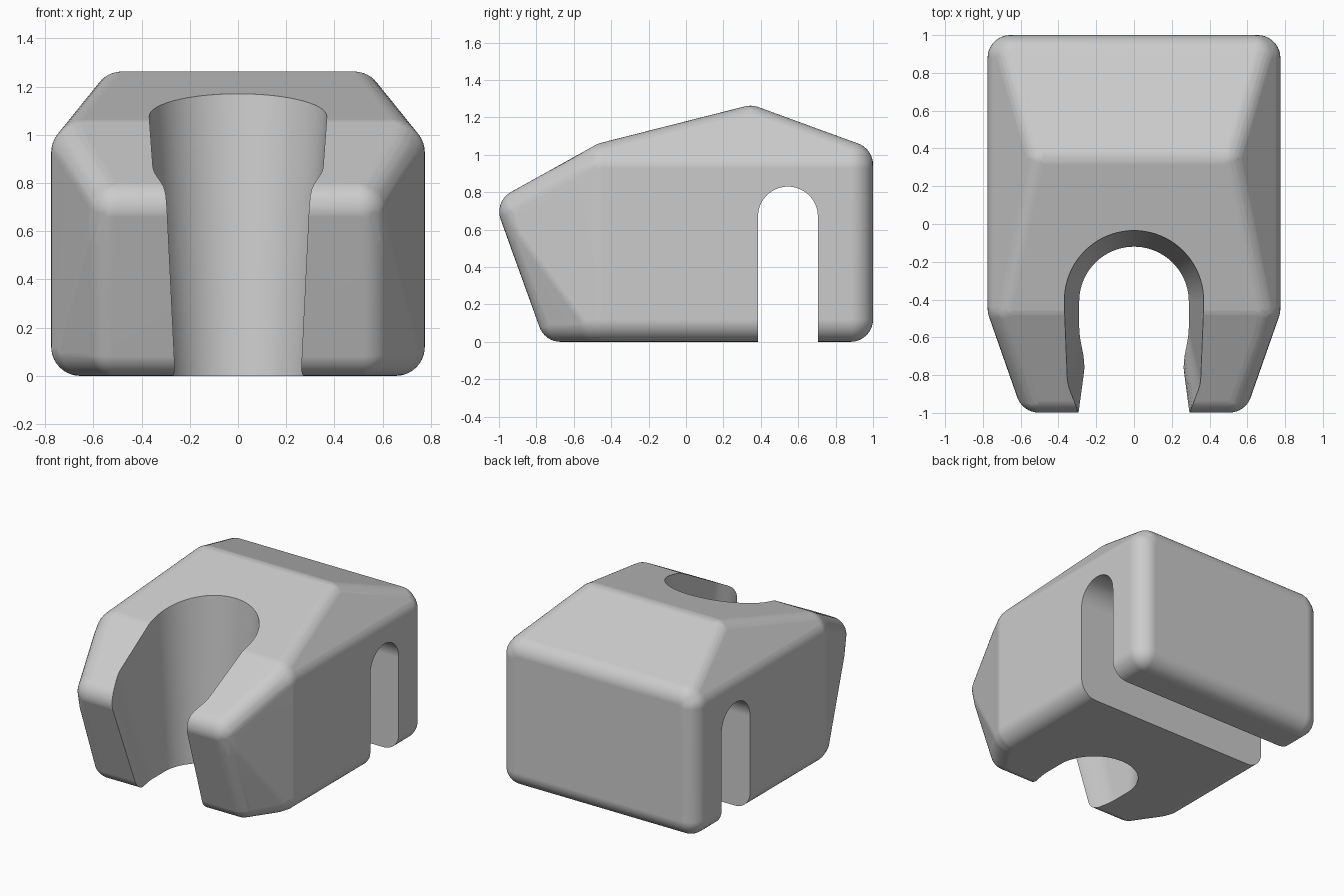
import bpy
import bmesh
from itertools import combinations
from math import sin, cos, pi, radians
from mathutils import Matrix, Vector

if "Cube" in bpy.data.objects:
    bpy.data.objects.remove(bpy.data.objects["Cube"], do_unlink=True)

RADIUS = 0.12      # edge rounding
SIDE = 0.775       # half width
EAVE = 0.97        # height where the side chamfers begin


def hull(points, weld, flat):
    """Convex hull of a point cloud with its flat areas merged."""
    bm = bmesh.new()
    for p in points:
        bm.verts.new(p)
    bmesh.ops.remove_doubles(bm, verts=bm.verts[:], dist=weld)
    bmesh.ops.convex_hull(bm, input=bm.verts[:])
    loose = [v for v in bm.verts if not v.link_faces]
    bmesh.ops.delete(bm, geom=loose, context='VERTS')
    bmesh.ops.dissolve_limit(bm, angle_limit=radians(flat),
                             verts=bm.verts[:], edges=bm.edges[:])
    bmesh.ops.recalc_face_normals(bm, faces=bm.faces[:])
    bm.normal_update()
    return bm


def make_object(name, bm):
    mesh = bpy.data.meshes.new(name)
    bm.to_mesh(mesh)
    bm.free()
    obj = bpy.data.objects.new(name, mesh)
    bpy.context.scene.collection.objects.link(obj)
    return obj


def loft(name, ring_a, ring_b):
    """Closed solid between two matching outlines."""
    bm = bmesh.new()
    a = [bm.verts.new(p) for p in ring_a]
    b = [bm.verts.new(p) for p in ring_b]
    n = len(a)
    bm.faces.new(a)
    bm.faces.new(b)
    for i in range(n):
        j = (i + 1) % n
        bm.faces.new((a[i], a[j], b[j], b[i]))
    bmesh.ops.recalc_face_normals(bm, faces=bm.faces[:])
    obj = make_object(name, bm)
    obj.hide_render = True
    return obj


# Sharp corners of the body, mirrored left and right
corners = [(0.58, -0.755, 0), (0.58, -1.026, 0.751),
           (SIDE, -0.47, 0), (SIDE, -0.47, EAVE),
           (SIDE, 1, 0), (SIDE, 1, EAVE)]
for y, z in ((-0.47, 1.06), (0.351, 1.268), (1, 1.031)):
    corners.append((SIDE - (z - EAVE) / 1.24, y, z))
corners += [(-x, y, z) for x, y, z in corners]

# Faces moved inward, so that a ball at each inner corner rounds the edges
sharp = hull([Vector(c) for c in corners], 0.0001, 0.6)
planes = [(f.normal.copy(), f.normal.dot(f.verts[0].co) - RADIUS) for f in sharp.faces]
sharp.free()

SEGMENTS = 40
ball = [Vector((sin(t) * cos(u), sin(t) * sin(u), cos(t))) * RADIUS
        for t in (pi * i / 20 for i in range(21))
        for u in (2 * pi * k / SEGMENTS for k in range(SEGMENTS))]
cloud = []
for trio in combinations(planes, 3):
    m = Matrix([n for n, d in trio])
    if abs(m.determinant()) < 0.001:
        continue
    centre = m.inverted() @ Vector([d for n, d in trio])
    if all(n.dot(centre) < d + 0.0005 for n, d in planes):
        cloud += [centre + n * RADIUS for n, d in trio]
        cloud += [centre + p for p in ball]
body = make_object("body", hull(cloud, 0.002, 1))


# Tapered front channel with a narrowed mouth
def channel_ring(z):
    r = 0.29 + 0.073 * z
    mouth = 0.26 + 0.05 * z
    start, end = -0.55 - 0.31 * z, -0.77 - 0.33 * z
    half = [(r * sin(a), -0.41 + r * cos(a)) for a in (pi / 2 * i / 20 for i in range(1, 21))]
    for i in range(9):
        t = i / 8
        ease = t * t * (3 - 2 * t)
        half.append((r + (mouth - r) * ease, start + (end - start) * t))
    half.append((mouth, end - 0.5))
    outline = half[::-1] + [(0, -0.41 + r)] + [(-x, y) for x, y in half]
    return [(x, y, z) for x, y in outline]


channel = loft("front_channel_cutter", channel_ring(-0.1), channel_ring(1.4))


# Round-topped slot from side to side
def slot_ring(x):
    arch = [(x, 0.545 + 0.16 * cos(pi * i / 32), 0.67 + 0.16 * sin(pi * i / 32))
            for i in range(33)]
    return [(x, 0.705, -0.2)] + arch + [(x, 0.385, -0.2)]


slot = loft("side_slot_cutter", slot_ring(-1), slot_ring(1))

for cutter in (channel, slot):
    mod = body.modifiers.new(cutter.name, 'BOOLEAN')
    mod.operation = 'DIFFERENCE'
    mod.solver = 'EXACT'
    mod.object = cutter
bpy.context.view_layer.update()
graph = bpy.context.evaluated_depsgraph_get()
result = bpy.data.meshes.new_from_object(body.evaluated_get(graph))
body.modifiers.clear()
body.data = result
for cutter in (channel, slot):
    bpy.data.objects.remove(cutter, do_unlink=True)

# Single grey material
grey = bpy.data.materials.new("plain_grey")
grey.use_nodes = True
colour = (0.6, 0.6, 0.6, 1)
grey.diffuse_color = colour
grey.node_tree.nodes["Principled BSDF"].inputs["Base Color"].default_value = colour
body.data.materials.clear()
body.data.materials.append(grey)

# Smooth rounding, crisp cut edges
for obj in bpy.context.selected_objects:
    obj.select_set(False)
body.select_set(True)
bpy.context.view_layer.objects.active = body
bpy.ops.object.shade_smooth_by_angle(angle=radians(28))
weighted = body.modifiers.new("weighted_normals", 'WEIGHTED_NORMAL')
weighted.keep_sharp = True
